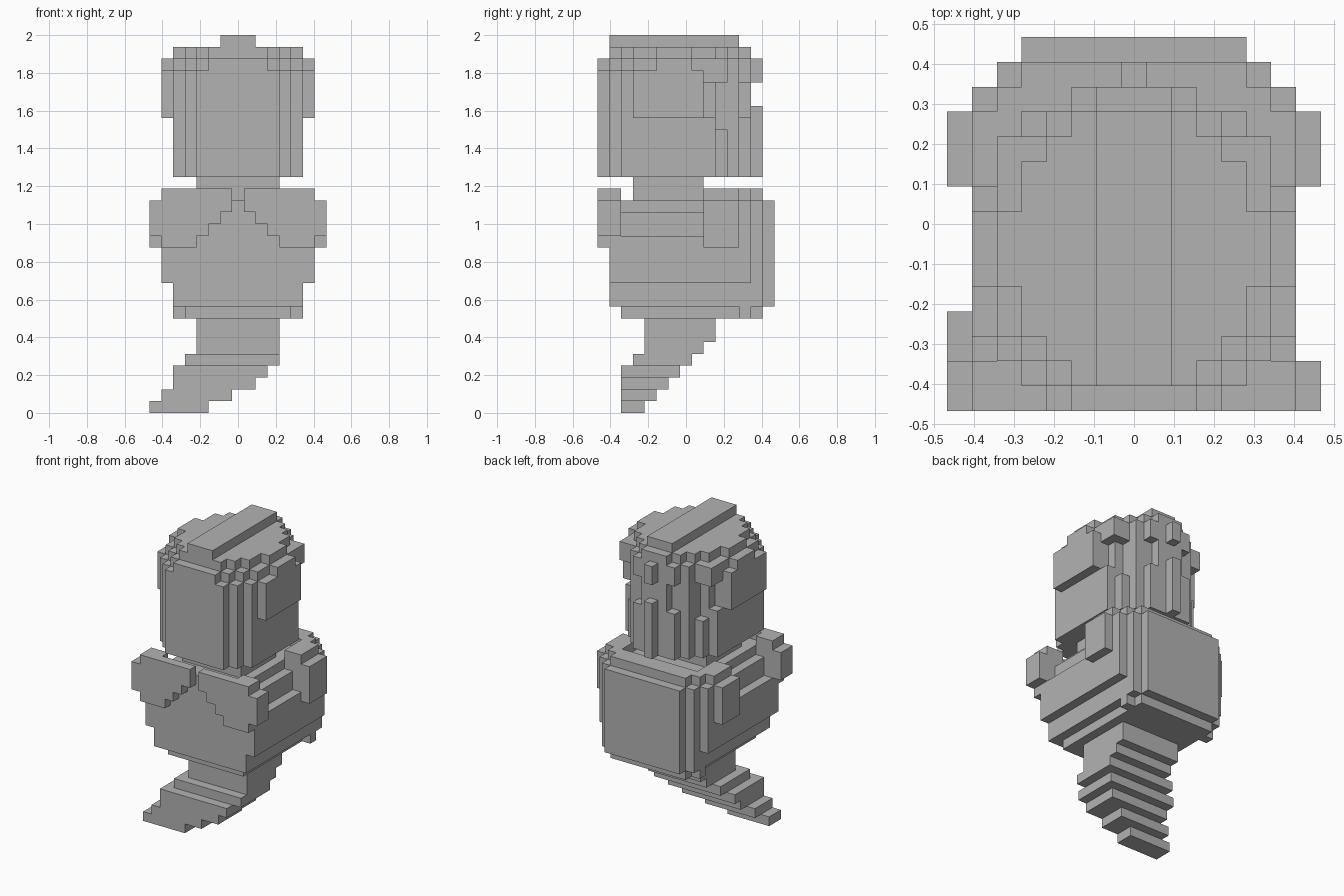
import bpy, bmesh
from mathutils import Vector

UNIT = 2 / 32

cube = bpy.data.objects.get("Cube")
if cube:
    bpy.data.objects.remove(cube, do_unlink=True)

grey = bpy.data.materials.new("plain grey")
grey.use_nodes = True
COLOUR = (0.45, 0.45, 0.45, 1)
grey.diffuse_color = COLOUR
grey.node_tree.nodes["Principled BSDF"].inputs["Base Color"].default_value = COLOUR


def box(x0, x1, y0, y1, z0, z1):
    """Block of cells, ends included."""
    return {(x, y, z) for x in range(x0, x1 + 1)
            for y in range(y0, y1 + 1) for z in range(z0, z1 + 1)}


def pair(*b):
    """Block and its mirror image in x."""
    cells = box(*b)
    return cells | {(-x, y, z) for x, y, z in cells}


def slab(z0, z1, rows):
    """Symmetrical slab from rows of (first y, last y, half width)."""
    return set().union(*(box(-h, h, y0, y1, z0, z1) for y0, y1, h in rows))


def build(name, cells):
    """Skin a set of cells and merge coplanar faces."""
    bm = bmesh.new()
    verts = {}

    def vert(p):
        key = tuple(round(2 * c) for c in p)
        if key not in verts:
            verts[key] = bm.verts.new(p * UNIT)
        return verts[key]

    for cell in cells:
        centre = Vector(cell) + Vector((0, 0, 0.5))
        for axis in range(3):
            for sign in (-1, 1):
                n = Vector((0, 0, 0))
                n[axis] = sign
                if tuple(int(a + b) for a, b in zip(cell, n)) in cells:
                    continue
                u = Vector((0, 0, 0))
                u[(axis + 1) % 3] = 0.5
                v = n.cross(u)
                mid = centre + n / 2
                bm.faces.new([vert(mid + c) for c in (-u - v, u - v, u + v, v - u)])
    bmesh.ops.dissolve_limit(bm, angle_limit=0.01, verts=bm.verts, edges=bm.edges)
    mesh = bpy.data.meshes.new(name)
    bm.to_mesh(mesh)
    bm.free()
    mesh.materials.append(grey)
    bpy.context.collection.objects.link(bpy.data.objects.new(name, mesh))


# Tail curling down to the front and one side
tail = box(-3, 3, -3, 2, 6, 7) | box(-3, 3, -3, 1, 5, 5) | box(-4, 3, -4, 0, 4, 4)
tail |= box(-5, 2, -5, -1, 3, 3) | box(-5, 1, -5, -2, 2, 2)
tail |= box(-6, -1, -5, -3, 1, 1) | box(-7, -3, -5, -4, 0, 0)
build("tail", tail)

# Torso with sloping shoulders and a rounded back
torso = slab(8, 8, [(-5, 6, 4), (5, 5, 5)])
torso |= slab(9, 10, [(-6, 6, 5), (7, 7, 4)])
torso |= slab(11, 14, [(-6, 5, 6), (6, 6, 5), (7, 7, 4)])
torso |= slab(15, 16, [(-6, 1, 5), (2, 5, 6), (6, 6, 5), (7, 7, 4)])
torso |= slab(17, 17, [(-6, 1, 4), (2, 5, 6), (6, 6, 5), (7, 7, 4)])
build("torso", torso)

# Raised collar around the back, with shoulder pads
collar = slab(18, 18, [(2, 4, 6), (5, 5, 5), (6, 6, 4)]) - box(-4, 4, 2, 4, 18, 18)
collar |= pair(7, 7, 2, 4, 14, 17)
build("collar", collar)

# Stepped lapels on the chest
lapels = pair(4, 6, -7, -7, 14, 18) | pair(5, 6, -6, -6, 15, 18)
lapels |= pair(7, 7, -7, -6, 15, 17)
for step in range(1, 4):
    lapels |= pair(step, step, -7, -7, 18 - step, 18)
build("lapels", lapels)

build("neck", box(-3, 3, -4, 1, 18, 19))

# Head with chamfered front corners
front = [(-7, -7, 3), (-6, -6, 4), (-5, 1, 5)]
head = slab(20, 27, front + [(2, 2, 4), (3, 4, 3), (5, 5, 1)])
build("head", head)

# Hair cap: overhanging fringe, stepped crown, ridge and side locks
fringe = [(2, 3, 5), (4, 4, 3), (5, 5, 2), (6, 6, 0)]
hair = slab(28, 28, front + fringe)
hair |= slab(29, 29, [(-7, -7, 2), (-6, -6, 3), (-5, -5, 4), (-4, 1, 5)] + fringe)
hair |= slab(30, 30, [(-6, -6, 2), (-5, -5, 3), (-4, -3, 4), (-2, 0, 5),
                      (1, 2, 4), (3, 3, 3), (4, 4, 2), (5, 5, 1)])
hair |= box(-1, 1, -6, 4, 31, 31)
hair |= pair(6, 6, -4, 1, 25, 28) | pair(6, 6, -2, 0, 29, 29)
build("hair", hair)

# Loose strands at the back of the head
strands = box(0, 0, 6, 6, 20, 25) | pair(2, 2, 5, 5, 20, 24)
strands |= pair(3, 3, 4, 4, 20, 24) | pair(4, 4, 3, 3, 20, 23) | pair(5, 5, 2, 2, 20, 24)
build("hair_strands", strands)
